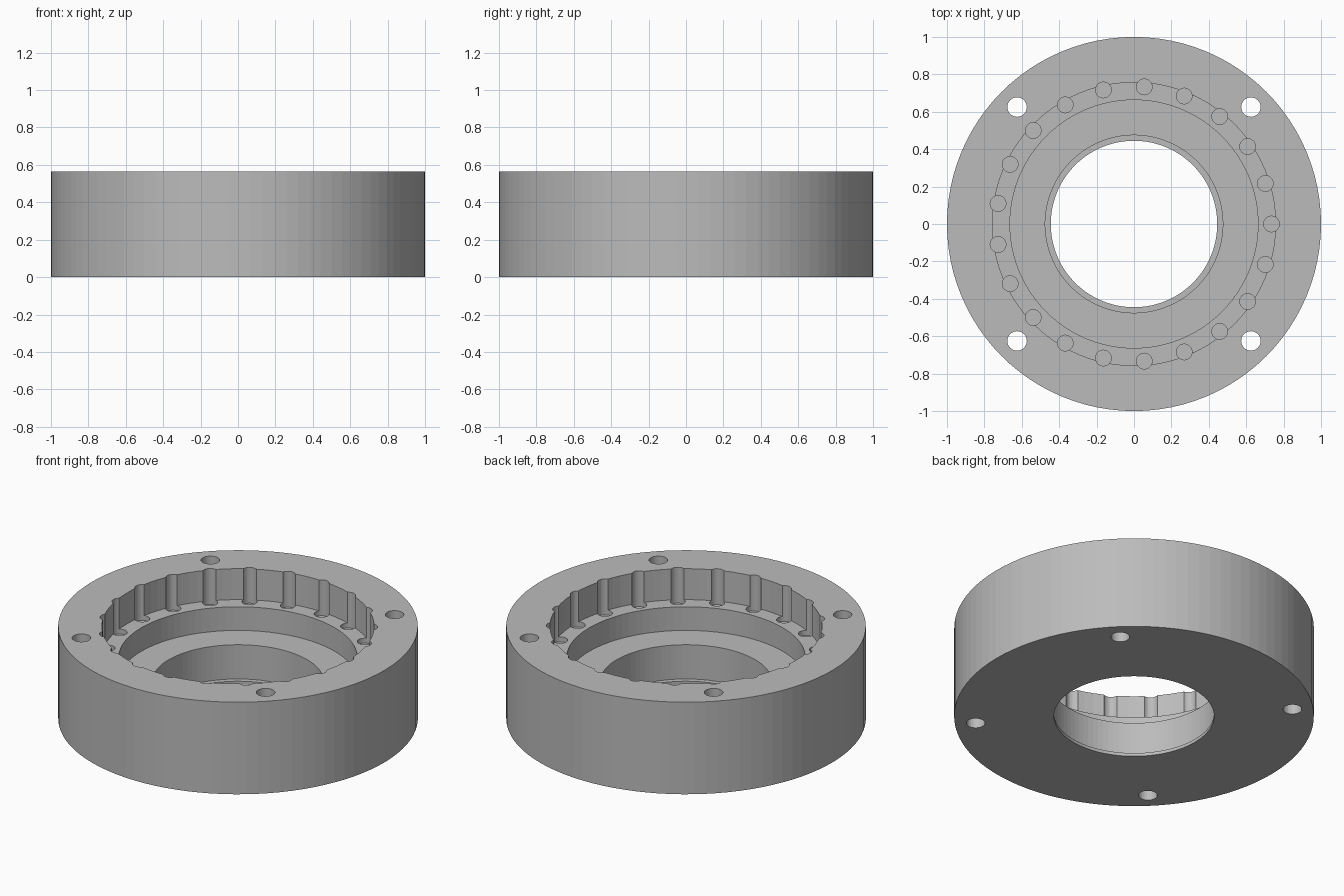
import bpy
import bmesh
from math import cos, sin, pi, radians
from mathutils import Matrix

if "Cube" in bpy.data.objects:
    bpy.data.objects.remove(bpy.data.objects["Cube"], do_unlink=True)

HEIGHT = 0.565
LEDGE = 0.375
SEGMENTS = 96

grey = bpy.data.materials.new("plain_grey")
grey.use_nodes = True
grey.diffuse_color = (0.5, 0.5, 0.5, 1)
grey.node_tree.nodes["Principled BSDF"].inputs["Base Color"].default_value = (0.5, 0.5, 0.5, 1)


def make_object(name, bm):
    bmesh.ops.recalc_face_normals(bm, faces=bm.faces)
    mesh = bpy.data.meshes.new(name)
    bm.to_mesh(mesh)
    bm.free()
    mesh.materials.append(grey)
    obj = bpy.data.objects.new(name, mesh)
    bpy.context.collection.objects.link(obj)
    return obj


def lathe(name, profile):
    """Revolve a closed (radius, height) profile around z."""
    bm = bmesh.new()
    rings = []
    for i in range(SEGMENTS):
        a = 2 * pi * i / SEGMENTS
        rings.append([bm.verts.new((r * cos(a), r * sin(a), z)) for r, z in profile])
    n = len(profile)
    for i in range(SEGMENTS):
        a, b = rings[i], rings[(i + 1) % SEGMENTS]
        for j in range(n):
            k = (j + 1) % n
            bm.faces.new((a[j], b[j], b[k], a[k]))
    return make_object(name, bm)


def drill_ring(name, count, ring_radius, radius, bottom, top, start=0):
    """Cylinders spaced evenly around z, used as cutters."""
    bm = bmesh.new()
    for i in range(count):
        a = start + 2 * pi * i / count
        place = Matrix.Translation((ring_radius * cos(a), ring_radius * sin(a), (bottom + top) / 2))
        bmesh.ops.create_cone(bm, cap_ends=True, segments=32, radius1=radius,
                              radius2=radius, depth=top - bottom, matrix=place)
    return make_object(name, bm)


# Stepped housing: outer wall, upper recess, ledge, lower recess, bore and lip
housing = lathe("housing_ring", [
    (1.0, 0), (1.0, HEIGHT), (0.757, HEIGHT), (0.757, LEDGE), (0.663, LEDGE),
    (0.663, 0.23), (0.475, 0.23), (0.475, 0.02), (0.445, 0.02), (0.445, 0)])

# Pin pockets around the recess wall, and four through holes for bolts
cutters = [
    drill_ring("pin_pocket_cutter", 21, 0.735, 0.042, LEDGE - 0.03, HEIGHT + 0.1),
    drill_ring("bolt_hole_cutter", 4, 0.884, 0.052, -0.1, HEIGHT + 0.1, radians(45)),
]
for cutter in cutters:
    cutter.hide_render = True
    cut = housing.modifiers.new(cutter.name, 'BOOLEAN')
    cut.operation = 'DIFFERENCE'
    cut.solver = 'EXACT'
    cut.object = cutter

# Bake the cuts and drop the cutters
bpy.context.view_layer.update()
baked = bpy.data.meshes.new_from_object(housing.evaluated_get(bpy.context.evaluated_depsgraph_get()))
housing.modifiers.clear()
housing.data = baked
for cutter in cutters:
    bpy.data.objects.remove(cutter, do_unlink=True)
